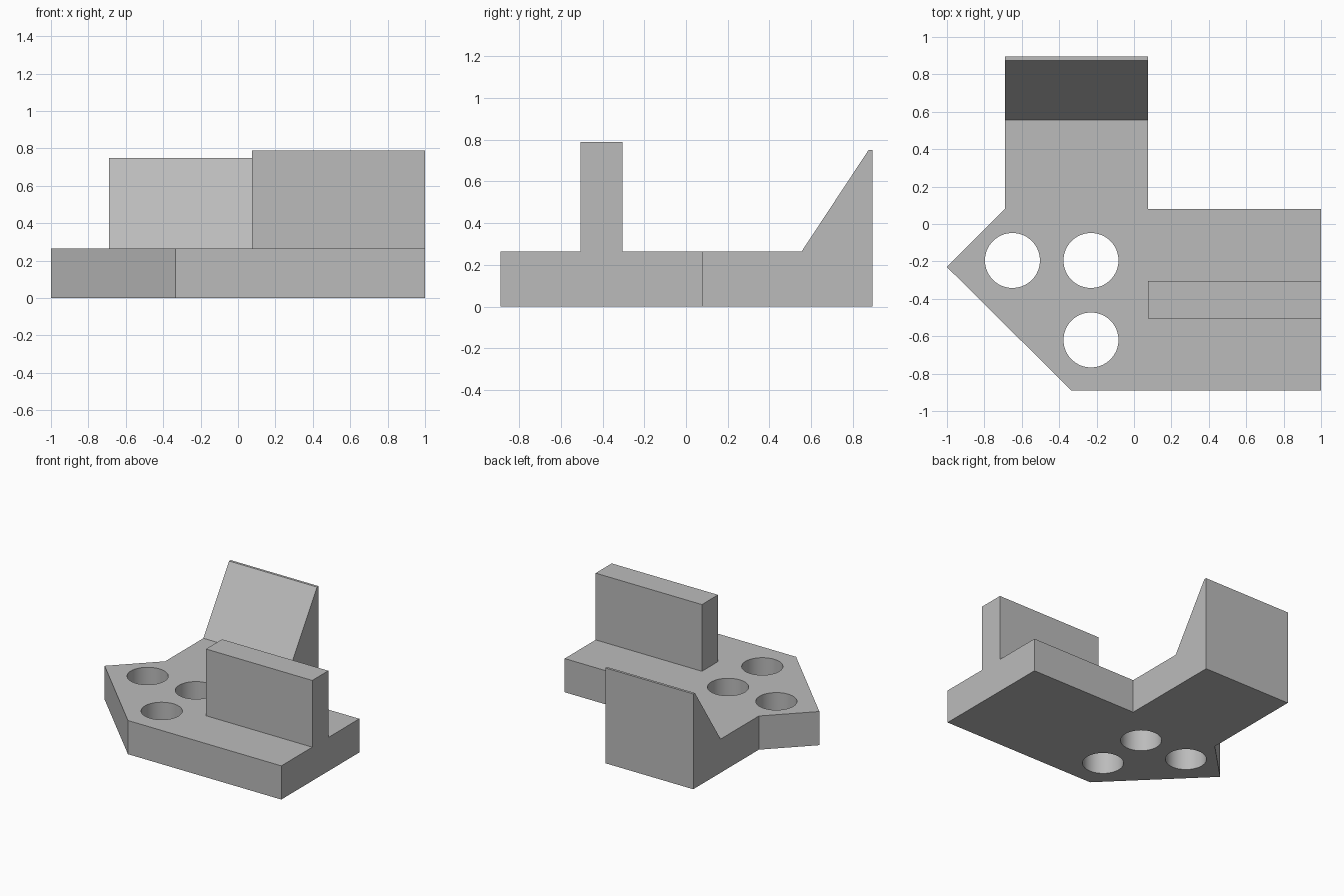
import bpy
import bmesh
from math import radians
from mathutils import Vector

cube = bpy.data.objects.get("Cube")
if cube:
    bpy.data.objects.remove(cube, do_unlink=True)

# One plain grey for the whole bracket
GREY = (0.5, 0.5, 0.5, 1)
grey = bpy.data.materials.new("plain grey")
grey.use_nodes = True
grey.diffuse_color = GREY
grey.node_tree.nodes["Principled BSDF"].inputs["Base Color"].default_value = GREY

BASE_TOP = 0.265


def prism(name, outline, sweep):
    """Solid made by sweeping a flat outline along a vector."""
    bm = bmesh.new()
    face = bm.faces.new([bm.verts.new(p) for p in outline])
    swept = bmesh.ops.extrude_face_region(bm, geom=[face])["geom"]
    moved = [v for v in swept if isinstance(v, bmesh.types.BMVert)]
    bmesh.ops.translate(bm, verts=moved, vec=Vector(sweep))
    bmesh.ops.recalc_face_normals(bm, faces=bm.faces)
    mesh = bpy.data.meshes.new(name)
    bm.to_mesh(mesh)
    bm.free()
    mesh.materials.append(grey)
    obj = bpy.data.objects.new(name, mesh)
    bpy.context.collection.objects.link(obj)
    return obj


def combine(target, tool, operation):
    """Apply a boolean and discard the tool solid."""
    mod = target.modifiers.new(operation.title(), "BOOLEAN")
    mod.operation, mod.solver, mod.object = operation, "EXACT", tool
    bpy.context.view_layer.objects.active = target
    bpy.ops.object.modifier_apply(modifier=mod.name)
    bpy.data.objects.remove(tool, do_unlink=True)


# Base plate with a pointed right end and a rear arm
plan = [(-1, -0.23), (-0.335, -0.89), (1, -0.89), (1, 0.08),
        (0.075, 0.08), (0.075, 0.895), (-0.69, 0.895), (-0.69, 0.08)]
bracket = prism("bracket_body", [(x, y, 0) for x, y in plan], (0, 0, BASE_TOP))

# Upright wall along the left side
wall = prism("upright_wall",
             [(0.075, y, z) for y, z in
              [(-0.505, 0.1), (-0.305, 0.1), (-0.305, 0.79), (-0.505, 0.79)]],
             (0.925, 0, 0))
combine(bracket, wall, "UNION")

# Sloped block at the end of the rear arm
ramp = prism("rear_ramp",
             [(-0.69, y, z) for y, z in
              [(0.555, 0), (0.895, 0), (0.895, 0.75), (0.875, 0.75),
               (0.555, BASE_TOP)]],
             (0.765, 0, 0))
combine(bracket, ramp, "UNION")

# Three round through holes
for x, y in [(-0.65, -0.195), (-0.23, -0.195), (-0.23, -0.62)]:
    bpy.ops.mesh.primitive_cylinder_add(vertices=64, radius=0.147, depth=1,
                                        location=(x, y, 0))
    drill = bpy.context.object
    drill.data.materials.append(grey)
    combine(bracket, drill, "DIFFERENCE")

# Smooth hole walls, sharp edges everywhere else
bpy.ops.object.select_all(action="DESELECT")
bracket.select_set(True)
bpy.context.view_layer.objects.active = bracket
bpy.ops.object.shade_smooth_by_angle(angle=radians(30))
